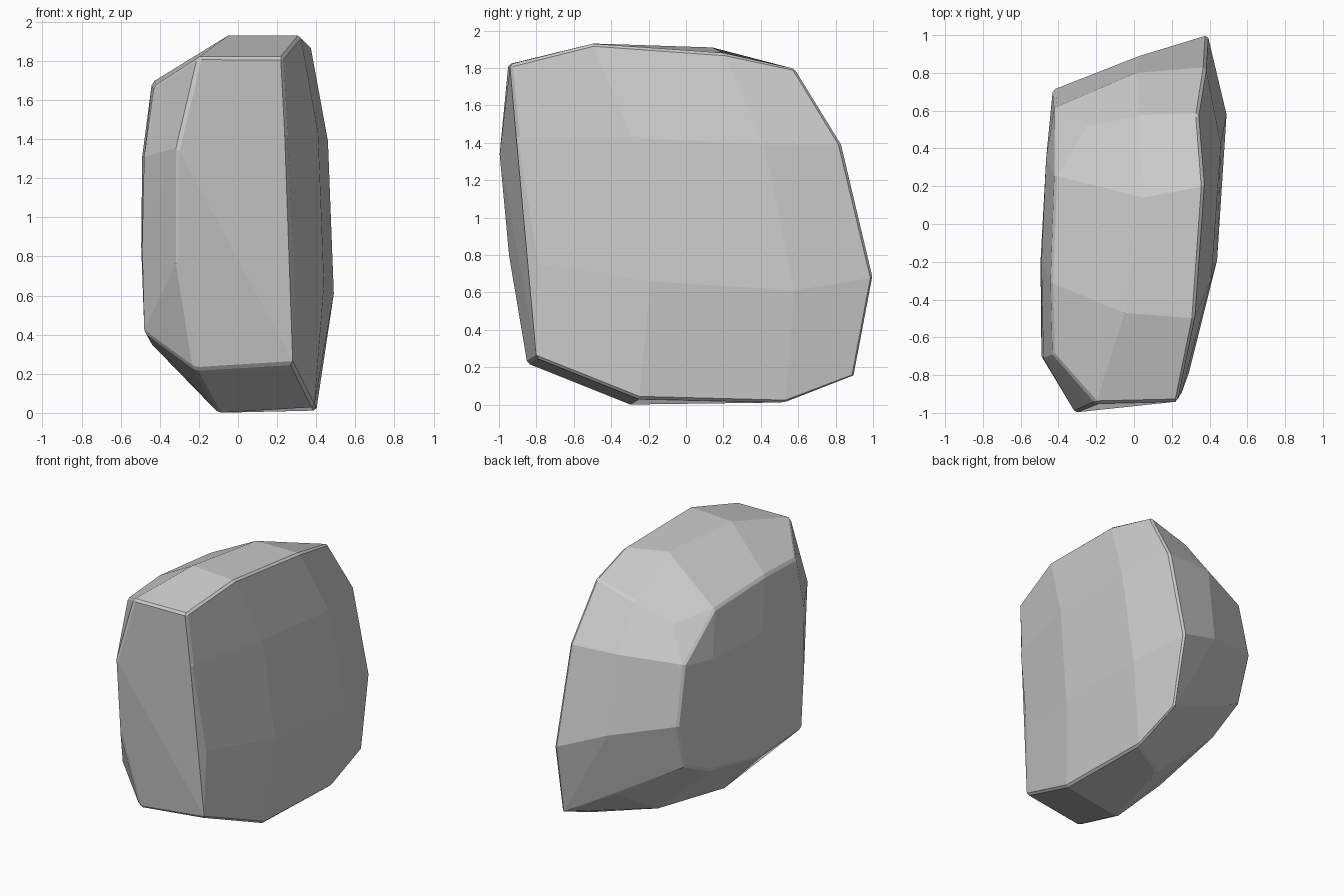
import bpy, bmesh
from math import radians

# Corner points of the boulder, grouped by region
front = [(-.20, -.95, 1.82), (.23, -.94, 1.82), (-.31, -1.0, 1.36), (.25, -.90, 1.43),
         (-.31, -.95, .78), (.29, -.79, .75), (-.22, -.85, .22), (.28, -.80, .25)]
right = [(.32, -.50, 1.93), (.41, -.29, 1.43), (.44, -.19, .66), (.39, -.25, .03),
         (.37, .20, 1.88), (.46, .42, 1.39), (.49, .58, .61), (.40, .53, .01),
         (.34, .58, 1.80), (.38, .83, 1.39), (.39, 1.0, .68), (.40, .90, .15)]
back = [(.03, .57, 1.71), (.01, .80, 1.40), (.03, .89, .82), (.05, .77, .33)]
top = [(-.05, -.47, 1.93), (.05, .14, 1.91)]
bottom = [(-.10, -.30, 0), (.03, .29, .04)]
left = [(-.43, -.69, 1.67), (-.48, -.71, 1.31), (-.49, -.70, .85), (-.48, -.68, .41),
        (-.44, -.31, 1.69), (-.49, -.20, 1.31), (-.495, -.20, .85), (-.45, -.25, .36),
        (-.42, .25, 1.65), (-.465, .35, 1.32), (-.465, .35, .9), (-.43, .33, .47),
        (-.25, .52, 1.59), (-.42, .62, 1.36), (-.43, .71, .94), (-.42, .61, .6)]

# Wrap the points in a faceted skin and merge the triangles into broad planes
bm = bmesh.new()
for p in front + right + back + top + bottom + left:
    bm.verts.new(p)
hull = bmesh.ops.convex_hull(bm, input=bm.verts)
loose = [v for v in bm.verts if not v.link_faces]
bmesh.ops.delete(bm, geom=loose, context='VERTS')
bmesh.ops.join_triangles(bm, faces=bm.faces, angle_face_threshold=radians(25),
                         angle_shape_threshold=radians(120))
bmesh.ops.recalc_face_normals(bm, faces=bm.faces)
mesh = bpy.data.meshes.new("boulder")
bm.to_mesh(mesh)
bm.free()
boulder = bpy.data.objects.new("boulder", mesh)
bpy.context.collection.objects.link(boulder)

# Narrow worn edges on the sharp ridges only
bev = boulder.modifiers.new("worn_edges", 'BEVEL')
bev.width = .014
bev.segments = 1
bev.limit_method = 'ANGLE'
bev.angle_limit = radians(35)
